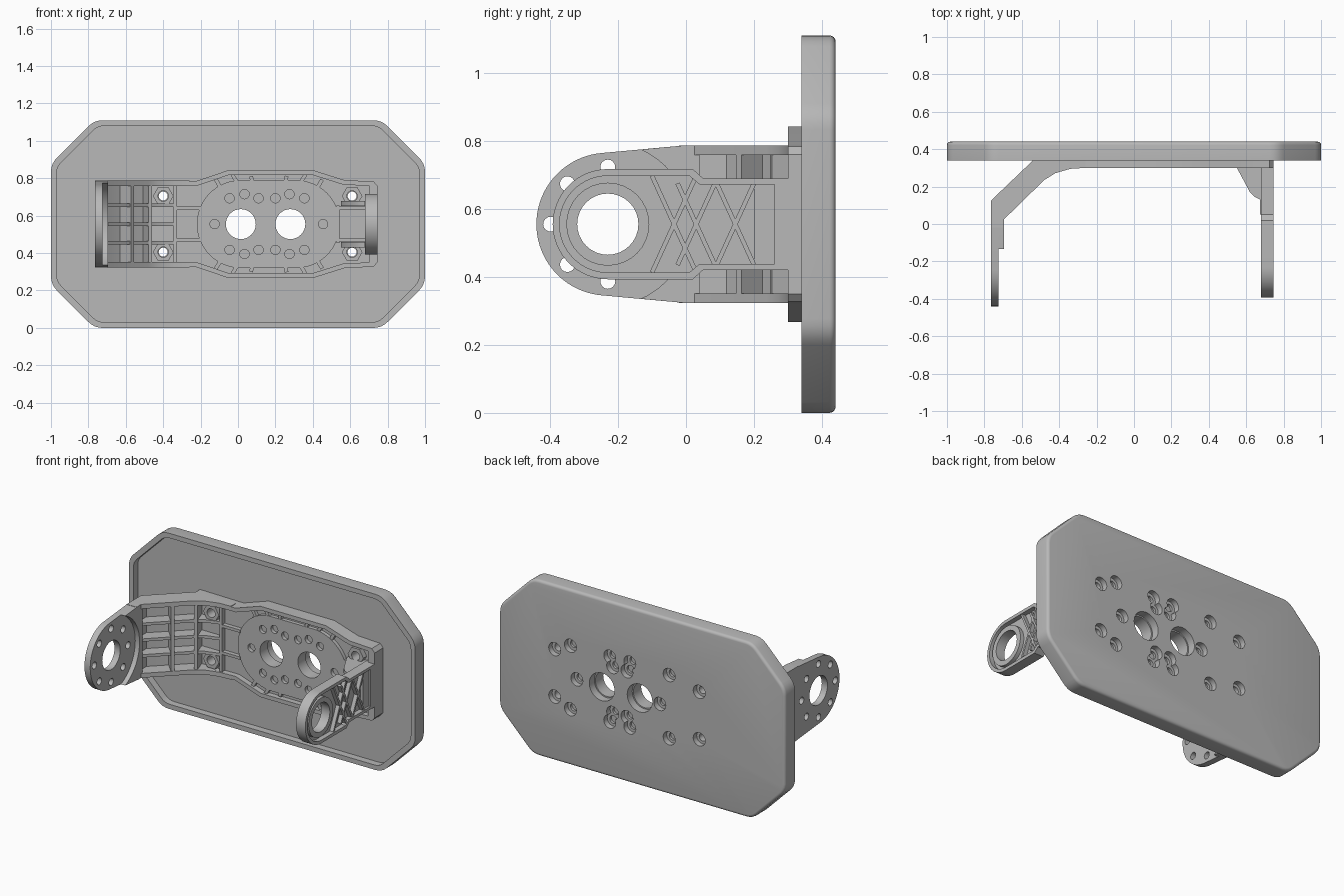
import bpy, bmesh, math
from mathutils import Vector

if "Cube" in bpy.data.objects:
    bpy.data.objects.remove(bpy.data.objects["Cube"])

ZC = 0.555                      # height of the symmetry plane; profile z values are relative to it
grey = bpy.data.materials.new("mid_grey")
grey.diffuse_color = (0.48, 0.48, 0.48, 1)
grey.use_nodes = True
grey.node_tree.nodes["Principled BSDF"].inputs["Base Color"].default_value = grey.diffuse_color


def place(a, b, t, axis):
    x, y, z = {'x': (t, a, b), 'y': (a, t, b), 'z': (a, b, t)}[axis]
    return Vector((x, y, z + ZC))


def prism(name, pts, axis, lo, hi, bevel=0):
    """Extrude a 2D profile along an axis; optionally round the edge at 'hi'."""
    bm = bmesh.new()
    face = bm.faces.new([bm.verts.new(place(a, b, lo, axis)) for a, b in pts])
    ext = bmesh.ops.extrude_face_region(bm, geom=[face])['geom']
    top = [v for v in ext if isinstance(v, bmesh.types.BMVert)]
    bmesh.ops.translate(bm, verts=top, vec=place(0, 0, hi, axis) - place(0, 0, lo, axis))
    if bevel:
        s = set(top)
        edges = [e for e in bm.edges if e.verts[0] in s and e.verts[1] in s]
        bmesh.ops.bevel(bm, geom=edges, offset=bevel, segments=4, profile=0.5, affect='EDGES')
    bmesh.ops.recalc_face_normals(bm, faces=bm.faces)
    me = bpy.data.meshes.new(name)
    bm.to_mesh(me)
    bm.free()
    me.materials.append(grey)
    ob = bpy.data.objects.new(name, me)
    bpy.context.collection.objects.link(ob)
    return ob


def arc(cx, cy, r, a0=0, a1=360, n=32):
    full = abs(a1 - a0) == 360
    steps = n if full else n + 1
    return [(cx + r * math.cos(math.radians(a0 + (a1 - a0) * i / n)),
             cy + r * math.sin(math.radians(a0 + (a1 - a0) * i / n))) for i in range(steps)]


def mirrored(half):
    """Close an upper half outline with its mirror image below."""
    return half + [(a, -b) for a, b in reversed(half)]


def rounded(pts, r, n=4):
    """Replace each corner by a short curve."""
    out = []
    for i, p in enumerate(pts):
        p = Vector(p)
        a = p + (Vector(pts[i - 1]) - p).normalized() * r
        b = p + (Vector(pts[(i + 1) % len(pts)]) - p).normalized() * r
        for k in range(n + 1):
            t = k / n
            out.append(tuple(a * (1 - t) ** 2 + p * 2 * t * (1 - t) + b * t * t))
    return out


def bar(name, p, q, w, axis, lo, hi):
    p, q = Vector(p), Vector(q)
    d = (q - p).normalized() * w / 2
    s = Vector((-d.y, d.x))
    return prism(name, [tuple(v) for v in (p + s, q + s, q - s, p - s)], axis, lo, hi)


def cut(ob, pts, axis, lo, hi):
    cutter = prism("cutter", pts, axis, lo, hi)
    mod = ob.modifiers.new("cut", 'BOOLEAN')
    mod.operation, mod.solver, mod.object = 'DIFFERENCE', 'EXACT', cutter
    bpy.context.view_layer.objects.active = ob
    bpy.ops.object.modifier_apply(modifier=mod.name)
    bpy.data.objects.remove(cutter, do_unlink=True)


nuts = [(x, z) for x in (-0.40, 0.61) for z in (-0.15, 0.15)]
big = [(0.015, 0), (0.28, 0)]


# Backing plate: clipped rectangle, hollowed at the front behind a thin rim
def octagon(w, h, c):
    return mirrored([(-w, h - c), (-w + c, h), (w - c, h), (w, h - c)])


plate = prism("back_plate", rounded(octagon(1, 0.555, 0.232), 0.045), 'y', 0.34, 0.44, 0.018)
cut(plate, rounded(octagon(0.97, 0.525, 0.22), 0.035), 'y', 0.3, 0.385)
bores = nuts + [(-0.125, 0), (0.455, 0)]
bores += [(x, s * z) for s in (-1, 1) for x, z in
          ((0.5, 0.2), (-0.19, 0.2), (0.225, 0.205), (0.205, 0.145), (0.085, 0.205), (0.105, 0.145))]
for x, z in bores:
    cut(plate, arc(x, z, 0.042, n=20), 'y', 0.405, 0.5)
    cut(plate, arc(x, z, 0.024, n=16), 'y', 0.3, 0.5)
for x, z in big:
    cut(plate, arc(x, z, 0.088), 'y', 0.3, 0.5)

# Bracket base: tray with a raised lip, open towards the left arm
base = prism("bracket_base", mirrored([(-0.535, 0.232), (-0.23, 0.228), (-0.055, 0.287), (0.405, 0.287),
             (0.57, 0.235), (0.725, 0.228), (0.745, 0.205)]), 'y', 0.30, 0.39)
cut(base, mirrored([(-0.6, 0.205), (-0.225, 0.203), (-0.05, 0.262), (0.4, 0.262),
                    (0.565, 0.21), (0.70, 0.205)]), 'y', 0.2, 0.335)
# Oval hub with the two large openings and the bolt holes
hub = prism("oval_hub", arc(0.015, 0, 0.235, 90, 270) + arc(0.31, 0, 0.235, -90, 90), 'y', 0.312, 0.36)
small = [(-0.125, 0), (0.455, 0)]
small += [(x, s * z) for s in (-1, 1) for x, z in
          ((-0.045, 0.138), (0.035, 0.16), (0.11, 0.138), (0.2, 0.138), (0.275, 0.16), (0.355, 0.138))]
for x, z in small:
    cut(hub, arc(x, z, 0.025, n=16), 'y', 0.2, 0.34)
for ob in (base, hub):
    for x, z in big:
        cut(ob, arc(x, z, 0.08), 'y', 0.2, 0.5)
for x, z in nuts:
    cut(base, arc(x, z, 0.028, n=16), 'y', 0.2, 0.5)
    boss = prism("hex_boss", arc(x, z, 0.055, n=6), 'y', 0.302, 0.35)
    cut(boss, arc(x, z, 0.028, n=16), 'y', 0.2, 0.5)
# Short tabs joining hub and lip
for s in (-1, 1):
    for x0, x1 in ((-0.09, -0.12), (0.0, -0.03), (0.08, 0.07), (0.165, 0.165), (0.25, 0.26),
                   (0.33, 0.36), (0.42, 0.45)):
        cx = 0.015 if x0 < 0.1 else 0.31
        z0 = math.sqrt(max(0.235 ** 2 - (x0 - cx) ** 2, 0)) - 0.02
        bar("hub_tab", (x0, s * z0), (x1, s * min(0.27, z0 + 0.05)), 0.02, 'y', 0.314, 0.35)
    bar("tray_rib", (-0.34, s * 0.085), (-0.2, s * 0.085), 0.018, 'y', 0.308, 0.35)
    bar("tray_rib", (0.53, s * 0.085), (0.69, s * 0.085), 0.018, 'y', 0.308, 0.35)
bar("tray_cross_rib", (-0.335, -0.21), (-0.335, 0.21), 0.018, 'y', 0.306, 0.35)
bar("tray_cross_rib", (0.535, -0.1), (0.535, 0.1), 0.018, 'y', 0.308, 0.35)

# Left arm: sloping channel of skin, flanges and ribs
prism("left_arm_skin", [(-0.535, 0.345), (-0.765, 0.125), (-0.765, 0), (-0.735, 0), (-0.735, 0.11),
                        (-0.50, 0.335), (-0.46, 0.345)], 'z', -0.232, 0.232)
inner = [(-0.70, 0.02), (-0.48, 0.235), (-0.42, 0.272), (-0.34, 0.295), (-0.26, 0.30), (-0.26, 0.345)]
side = [(-0.535, 0.345), (-0.765, 0.125), (-0.765, -0.02), (-0.70, -0.02)] + inner
for lo, hi in ((-0.232, -0.204), (0.204, 0.232)):
    prism("left_arm_flange", side, 'z', lo, hi)
rib = [(-0.535, 0.343), (-0.76, 0.125), (-0.76, 0.02), (-0.71, 0.025), (-0.49, 0.24),
       (-0.43, 0.282), (-0.34, 0.31), (-0.33, 0.345)]
for z in (-0.1, 0, 0.1):
    prism("left_arm_rib", rib, 'z', z - 0.009, z + 0.009)
bar("left_arm_cross_rib", (-0.565, 0.155), (-0.64, 0.235), 0.022, 'z', -0.21, 0.21)
bar("left_arm_cross_rib", (-0.47, 0.25), (-0.50, 0.34), 0.02, 'z', -0.21, 0.21)

# Left pivot plate with bolt circle, and the thicker step behind it
pivot = prism("left_pivot_plate", arc(-0.23, 0, 0.21, 95, 265, 40) +
              [(0, -0.232), (0.12, -0.232), (0.12, 0.232), (0, 0.232)], 'x', -0.765, -0.725)
cut(pivot, arc(-0.23, 0, 0.09), 'x', -0.9, -0.6)
for i in range(8):
    a = math.radians(45 * i)
    cut(pivot, arc(-0.23 + 0.168 * math.cos(a), 0.168 * math.sin(a), 0.022, n=16), 'x', -0.9, -0.6)
step = prism("left_pivot_step", mirrored([(-0.16, 0.217), (0, 0.232), (0.04, 0.232)]), 'x', -0.75, -0.695)
cut(step, arc(-0.23, 0, 0.24, n=48), 'x', -0.9, -0.6)

# Right arm: tray facing outwards
arm = prism("right_arm", arc(-0.23, 0, 0.162, 90, 270) +
            [(0.02, -0.162), (0.05, -0.135), (0.34, -0.135), (0.34, 0.135), (0.05, 0.135), (0.02, 0.162)],
            'x', 0.68, 0.745)
cut(arm, arc(-0.23, 0, 0.142, 90, 270) +
    [(0.01, -0.142), (0.04, -0.117), (0.26, -0.117), (0.26, 0.117), (0.04, 0.117), (0.01, 0.142)],
    'x', 0.715, 0.8)
cut(arm, arc(-0.23, 0, 0.09), 'x', 0.6, 0.9)
ring = prism("right_pivot_ring", arc(-0.23, 0, 0.122), 'x', 0.69, 0.74)
cut(ring, arc(-0.23, 0, 0.09), 'x', 0.6, 0.9)
# Crossed stiffeners
for c, w, h in ((-0.035, 0.065, 0.142), (0.03, 0.055, 0.12), (0.145, 0.055, 0.12)):
    for s in (-1, 1):
        bar("right_arm_brace", (c - w, -s * h), (c + w, s * h), 0.013, 'x', 0.70, 0.74)
prism("right_arm_pad", [(0.2, -0.12), (0.265, -0.12), (0.265, 0.12), (0.2, 0.12)], 'x', 0.70, 0.733)
# Gussets between right arm and base
for z in (-0.11, 0.11):
    prism("right_gusset", [(0.70, 0.34), (0.55, 0.34), (0.55, 0.30), (0.62, 0.17), (0.645, 0.145),
                           (0.675, 0.13), (0.675, 0.05), (0.70, 0.05)], 'z', z - 0.014, z + 0.014)

# Smooth curved walls, keep hard edges
meshes = [o for o in bpy.context.scene.objects if o.type == 'MESH']
for o in meshes:
    o.select_set(True)
bpy.context.view_layer.objects.active = meshes[0]
bpy.ops.object.shade_smooth_by_angle(angle=math.radians(30))
